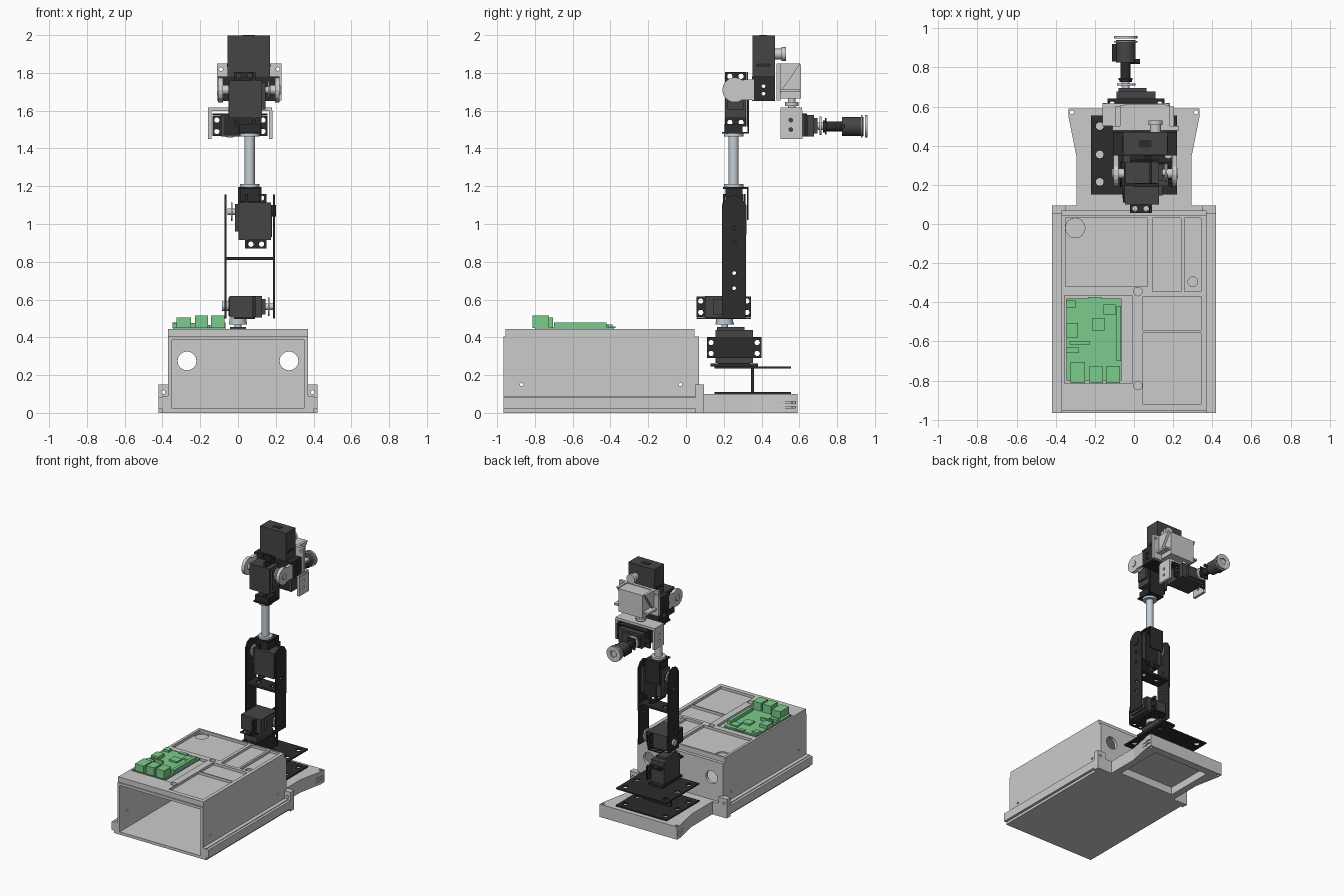
import bpy, bmesh, math
from mathutils import Matrix, Vector

if "Cube" in bpy.data.objects:
    bpy.data.objects.remove(bpy.data.objects["Cube"])

def mat(name, c):
    m = bpy.data.materials.new(name)
    m.diffuse_color = (*c, 1)
    m.use_nodes = True
    m.node_tree.nodes["Principled BSDF"].inputs["Base Color"].default_value = m.diffuse_color
    return m

BLACK = mat("black_metal", (0.025, 0.025, 0.025))
SERVO = mat("servo_plastic", (0.06, 0.06, 0.06))
GREEN = mat("board_green", (0.2, 0.6, 0.26))
STEEL = mat("steel", (0.55, 0.62, 0.67))

def finish(name, bm, m=None):
    bmesh.ops.recalc_face_normals(bm, faces=bm.faces)
    me = bpy.data.meshes.new(name)
    bm.to_mesh(me)
    bm.free()
    o = bpy.data.objects.new(name, me)
    bpy.context.collection.objects.link(o)
    if m:
        me.materials.append(m)
    return o

def box(name, x, y, z, m=None):
    bm = bmesh.new()
    bmesh.ops.create_cube(bm, size=1)
    for v in bm.verts:
        v.co = [(r[0] + r[1]) / 2 + c * (r[1] - r[0]) for r, c in zip((x, y, z), v.co)]
    return finish(name, bm, m)

def prism(name, pts, axis, a, b, m=None):
    """Extrude a 2D outline along axis; pts are the other two coordinates in order."""
    bm = bmesh.new()
    def at(p, t):
        q = list(p)
        q.insert("xyz".index(axis), t)
        return bm.verts.new(q)
    lo, hi = [at(p, a) for p in pts], [at(p, b) for p in pts]
    bm.faces.new(lo)
    bm.faces.new(hi)
    n = len(pts)
    for i in range(n):
        bm.faces.new((lo[i], lo[(i + 1) % n], hi[(i + 1) % n], hi[i]))
    return finish(name, bm, m)

def cyl(name, c, axis, r, a, b, m=None, n=24):
    pts = [(c[0] + r * math.cos(2 * math.pi * i / n), c[1] + r * math.sin(2 * math.pi * i / n)) for i in range(n)]
    o = prism(name, pts, axis, a, b, m)
    bpy.context.view_layer.objects.active = o
    bpy.ops.object.select_all(action='DESELECT')
    o.select_set(True)
    bpy.ops.object.shade_smooth_by_angle(angle=math.radians(35))
    return o

def cut(o, *cutters):
    bpy.context.view_layer.objects.active = o
    for c in cutters:
        c.hide_render = True
        md = o.modifiers.new("cut", 'BOOLEAN')
        md.operation, md.solver, md.object = 'DIFFERENCE', 'EXACT', c
        bpy.ops.object.modifier_apply(modifier=md.name)
        bpy.data.objects.remove(c)
    return o

def hole(c, axis, r, a, b):
    return cyl("hole_cutter", c, axis, r, a, b, None, 16)

def servo(name, center, long, shaft, side):
    """Servo with ears, horn and a drilled mounting plate on one broad side."""
    L, S = Vector(long), Vector(shaft)
    W = S.cross(L)
    M = Matrix((L, W, S)).transposed().to_4x4()
    M.translation = Vector(center)
    ys = sorted((side * 0.057, side * 0.065))
    holes = [(x, z) for x in (-0.122, 0.122) for z in (-0.045, 0.012)]
    plate = cut(box(name + "_mount_plate", (-0.145, 0.145), ys, (-0.07, 0.04), BLACK),
                *[hole(h, 'y', 0.014, -0.1, 0.1) for h in holes])
    ears = cut(box(name + "_ears", (-0.145, 0.145), (-0.055, 0.055), (0.028, 0.042), BLACK),
               *[hole((x, y), 'z', 0.014, 0, 0.1) for x in (-0.122, 0.122) for y in (-0.03, 0.03)])
    parts = [plate, ears,
             box(name + "_body", (-0.1, 0.1), (-0.056, 0.056), (-0.095, 0.078), SERVO),
             box(name + "_back_plate", (-0.085, 0.085), (-0.05, 0.05), (-0.1, -0.094), BLACK),
             box(name + "_gear_cap", (-0.055, 0.09), (-0.042, 0.042), (0.077, 0.095), SERVO),
             cyl(name + "_shaft", (0.05, 0), 'z', 0.018, 0.09, 0.135, STEEL),
             cyl(name + "_horn", (0.05, 0), 'z', 0.048, 0.108, 0.118, STEEL)]
    for p in parts:
        p.matrix_world = M

# Hollow main case, open at the front, with two round holes in the rear wall
case = box("case_shell", (-0.37, 0.37), (-0.965, 0.07), (0, 0.405))
cut(case, box("cavity_cutter", (-0.35, 0.35), (-1.0, 0.045), (0.022, 0.385)),
    hole((-0.27, 0.275), 'y', 0.05, 0, 0.2), hole((0.27, 0.275), 'y', 0.05, 0, 0.2),
    hole((-0.87, 0.15), 'x', 0.009, -1, 1), hole((-0.03, 0.15), 'x', 0.009, -1, 1))

# Lid with shallow trays
lid = box("case_lid", (-0.37, 0.37), (-0.955, 0.045), (0.40, 0.445))
trays = [(-0.35, 0.07, -0.32, 0.03), (0.095, 0.24, -0.345, 0.03), (0.257, 0.342, -0.345, 0.03),
         (0.045, 0.342, -0.545, -0.37), (0.045, 0.342, -0.92, -0.555), (-0.355, -0.01, -0.815, -0.365)]
cut(lid, *[box("tray_cutter", t[:2], t[2:], (0.425, 0.5)) for t in trays])
for x, y, r in ((-0.3, -0.02, 0.05), (0.3, -0.295, 0.025), (0.02, -0.345, 0.022), (0.02, -0.825, 0.022)):
    cut(lid, hole((x, y), 'z', r, 0.415, 0.5))

# Side rails and rear corner tabs
for s in (-1, 1):
    def sx(a, b): return sorted((s * a, s * b))
    box("side_rail", sx(0.365, 0.40), (-0.965, 0.07), (0, 0.09))
    box("outer_rail", sx(0.40, 0.42), (-0.965, 0.09), (0.02, 0.085))
    cut(box("rear_tab", sx(0.35, 0.42), (0.05, 0.095), (0, 0.15)),
        hole((s * 0.395, 0.11), 'y', 0.01, 0, 0.2))
box("rear_sill", (-0.42, 0.42), (0.06, 0.095), (0, 0.10))

# Flared arm platform with a pocket underneath
half = [(0.295, 0.09), (0.295, 0.35), (0.335, 0.55), (0.335, 0.59)]
platform = prism("arm_platform", half + [(-x, y) for x, y in reversed(half)], 'z', 0, 0.10)
cut(platform, box("pocket_cutter", (-0.24, 0.24), (0.14, 0.53), (-0.1, 0.06)),
    hole((-0.317, 0.57), 'z', 0.01, -1, 1), hole((0.317, 0.57), 'z', 0.01, -1, 1))
for s in (-1, 1):
    for z in (0.03, 0.055):
        cut(platform, box("slot_cutter", sorted((s * 0.322, s * 0.36)), (0.38, 0.58), (z - 0.004, z + 0.004)))

# Stacked base plates
for nm, z in (("lower_base_plate", 0.101), ("upper_base_plate", 0.235)):
    cut(box(nm, (-0.22, 0.22), (0.15, 0.555), (z, z + 0.01), BLACK),
        *[hole((x, y), 'z', 0.02, 0, 0.5) for x in (-0.175, 0.175) for y in (0.215, 0.355, 0.5)])
box("base_web", (-0.12, 0.12), (0.344, 0.36), (0.11, 0.236), BLACK)
box("base_servo_foot", (-0.06, 0.06), (0.13, 0.38), (0.245, 0.262), BLACK)

# Joint servos from base to wrist
servo("base_servo", (0, 0.255, 0.36), (0, -1, 0), (0, 0, 1), 1)
servo("shoulder_servo", (0.05, 0.2, 0.562), (0, 1, 0), (1, 0, 0), -1)
servo("elbow_servo", (0.08, 0.25, 1.015), (0, 0, 1), (-1, 0, 0), 1)
servo("wrist_servo", (0.05, 0.262, 1.66), (0, 0, 1), (1, 0, 0), -1)
servo("gripper_servo", (0.01, 0.60, 1.52), (-1, 0, 0), (0, 1, 0), 1)
cyl("base_flange", (0, 0.205), 'z', 0.045, 0.475, 0.50, STEEL)

# Long arm brackets joined by a cross plate
outline = [(0.19, 0.50), (0.316, 0.50), (0.32, 1.10), (0.295, 1.14), (0.255, 1.155), (0.215, 1.14), (0.19, 1.10)]
for nm, x in (("left_arm_plate", -0.072), ("right_arm_plate", 0.186)):
    cut(prism(nm, outline, 'x', x, x + 0.01, BLACK),
        *[hole((0.255, z), 'x', 0.01, -1, 1) for z in (0.66, 0.74, 0.9, 0.98)])
cut(box("arm_cross_plate", (-0.065, 0.19), (0.195, 0.315), (0.81, 0.826), BLACK),
    *[hole((x, 0.255), 'z', 0.02, 0, 1) for x in (0.0, 0.12)])
cyl("elbow_pivot", (0.255, 1.07), 'x', 0.03, 0.17, 0.2, BLACK)
cyl("shoulder_pivot", (0.255, 0.565), 'x', 0.025, -0.085, -0.04, STEEL)

# Forearm tube with end flanges and angle brackets
box("elbow_bracket_top", (0, 0.125), (0.195, 0.33), (1.185, 1.195), BLACK)
box("elbow_bracket_back", (0, 0.125), (0.322, 0.33), (1.02, 1.19), BLACK)
box("elbow_bracket_block", (0.01, 0.115), (0.21, 0.30), (1.12, 1.187), BLACK)
cyl("forearm_tube", (0.062, 0.252), 'z', 0.027, 1.19, 1.485, STEEL)
for z in (1.195, 1.462):
    cyl("forearm_flange", (0.062, 0.252), 'z', 0.052, z, z + 0.016, STEEL)
box("wrist_bracket_base", (0, 0.125), (0.19, 0.333), (1.478, 1.488), BLACK)
box("wrist_bracket_back", (0, 0.125), (0.325, 0.333), (1.48, 1.7), BLACK)
box("wrist_bracket_block", (0.005, 0.12), (0.205, 0.30), (1.488, 1.53), BLACK)

# Grey wrist yoke: round-ended arms either side of the wrist servo
N = 12
yoke = [(0.258 + 0.066 * math.cos(t), 1.71 + 0.066 * math.sin(t))
        for t in [math.pi * (0.3 + 1.4 * i / N) for i in range(N + 1)]]
yoke += [(0.36, 1.655), (0.36, 1.765)]
for x in (-0.105, 0.195):
    prism("yoke_arm", yoke, 'x', x, x + 0.025)
cyl("yoke_pin", (0.258, 1.71), 'x', 0.025, -0.112, -0.05, STEEL)
cyl("yoke_pin", (0.258, 1.71), 'x', 0.025, 0.17, 0.226, STEEL)

# Upright head servo in its holder
cut(box("head_holder", (-0.105, 0.22), (0.35, 0.47), (1.65, 1.78), BLACK),
    *[hole((0.41, z), 'x', 0.01, -1, 1) for z in (1.69, 1.73)])
box("head_servo_body", (-0.055, 0.17), (0.352, 0.47), (1.77, 1.997), SERVO)
box("head_servo_ridge", (-0.058, 0.173), (0.37, 0.45), (1.83, 1.85), BLACK)
box("head_servo_cable_boot", (0.025, 0.09), (0.39, 0.43), (1.99, 2.0), BLACK)
cyl("head_shaft", (0.11, 1.90), 'y', 0.028, 0.465, 0.51)
cyl("head_horn", (0.11, 1.90), 'y', 0.036, 0.505, 0.53)

# Upper grey bracket with triangular gussets and tilt servo
cut(box("tilt_bracket_plate", (-0.11, 0.23), (0.478, 0.50), (1.655, 1.85)),
    hole((-0.09, 1.82), 'y', 0.01, 0, 1), hole((0.21, 1.82), 'y', 0.01, 0, 1))
for x in (-0.072, 0.162):
    prism("tilt_gusset", [(0.48, 1.665), (0.48, 1.85), (0.605, 1.85)], 'x', x, x + 0.02)
box("tilt_servo_body", (-0.05, 0.16), (0.495, 0.61), (1.665, 1.845))
box("tilt_servo_ears", (-0.095, 0.205), (0.50, 0.60), (1.70, 1.715))
cyl("tilt_shaft", (0, 0.56), 'z', 0.02, 1.61, 1.67, STEEL)
cyl("tilt_horn", (0, 0.56), 'z', 0.036, 1.625, 1.645)

# Lower grey bracket around the gripper servo
box("gripper_bracket_top", (-0.16, 0.18), (0.5, 0.615), (1.597, 1.617))
for x in (-0.16, 0.163):
    cut(box("gripper_bracket_side", (x, x + 0.02), (0.5, 0.618), (1.45, 1.6)),
        *[hole((0.555, z), 'x', 0.01, -1, 1) for z in (1.50, 1.55)])

# Suction tool: stem, body and cup discs
tx, tz = -0.043, 1.517
for nm, r, a, b, m in (("tool_stem", 0.02, 0.70, 0.75, STEEL), ("tool_collar", 0.032, 0.725, 0.742, BLACK),
                       ("tool_neck", 0.026, 0.742, 0.83, BLACK), ("tool_body", 0.05, 0.825, 0.94, SERVO),
                       ("tool_cup_rim", 0.06, 0.927, 0.935, None), ("tool_cup_face", 0.06, 0.948, 0.96, None)):
    o = cyl(nm, (tx, tz), 'y', r, a, b, m)
    if nm == "tool_cup_face":
        cut(o, hole((tx, tz), 'y', 0.025, 0.952, 1))
box("tool_clamp", (tx - 0.035, tx + 0.035), (0.735, 0.745), (1.475, 1.56), BLACK)
cyl("tool_nozzle", (0.83, tz), 'x', 0.012, tx, 0.03, BLACK)
box("tool_side_tab", (-0.112, -0.085), (0.83, 0.92), (1.5, 1.535), BLACK)

# Green control board with ports, chips and headers
box("control_board", (-0.345, -0.065), (-0.80, -0.38), (0.44, 0.452), GREEN)
for x0, x1, y1, z in ((-0.325, -0.25, -0.705, 0.505), (-0.228, -0.158, -0.725, 0.515), (-0.142, -0.072, -0.725, 0.515)):
    box("board_port", (x0, x1), (-0.812, y1), (0.45, z), GREEN)
for nm, x, y, z in (("pin_header", (-0.09, -0.066), (-0.70, -0.42), 0.478),
                    ("main_chip", (-0.215, -0.148), (-0.545, -0.48), 0.465),
                    ("side_socket", (-0.348, -0.285), (-0.58, -0.505), 0.478),
                    ("power_socket", (-0.348, -0.30), (-0.43, -0.39), 0.468),
                    ("audio_socket", (-0.348, -0.28), (-0.66, -0.63), 0.475),
                    ("wireless_chip", (-0.155, -0.095), (-0.465, -0.41), 0.462),
                    ("ribbon_slot", (-0.33, -0.225), (-0.615, -0.60), 0.475),
                    ("card_slot", (-0.235, -0.165), (-0.40, -0.372), 0.458)):
    box(nm, x, y, (0.45, z), GREEN)
